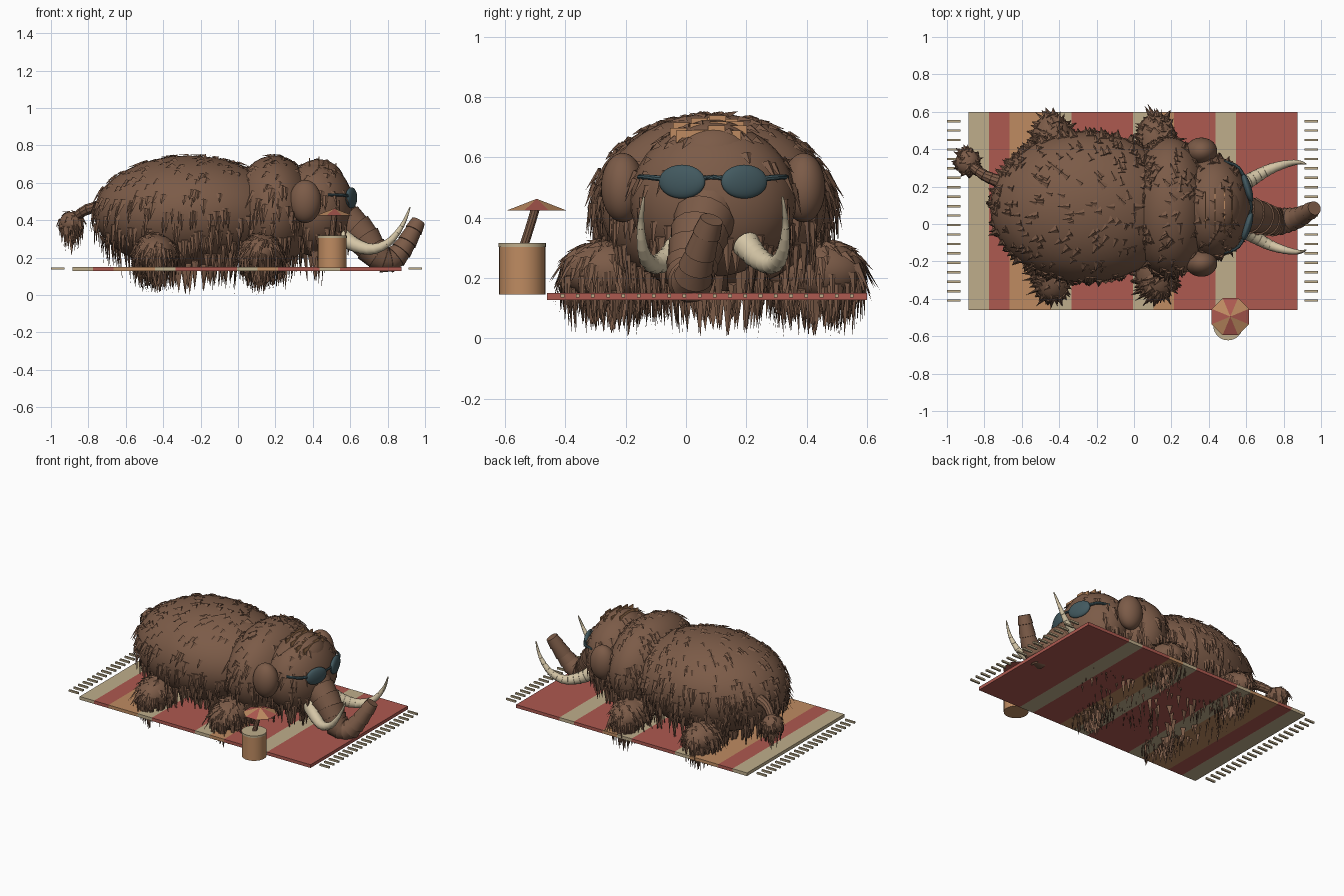
import bpy, bmesh, math, random
from mathutils import Vector

random.seed(7)
cube = bpy.data.objects.get("Cube")
if cube:
    bpy.data.objects.remove(cube)


def material(name, rgb):
    m = bpy.data.materials.new(name)
    m.use_nodes = True
    m.diffuse_color = (*rgb, 1)
    m.node_tree.nodes["Principled BSDF"].inputs["Base Color"].default_value = (*rgb, 1)
    return m


BROWN = material("brown fur", (0.2, 0.105, 0.064))
RED = material("blanket red", (0.42, 0.1, 0.08))
CREAM = material("blanket cream", (0.52, 0.42, 0.26))
ORANGE = material("warm tan", (0.52, 0.26, 0.12))
IVORY = material("ivory", (0.66, 0.56, 0.38))
TEAL = material("dark teal", (0.055, 0.1, 0.115))
MID = 0.09  # y of the animal's own mirror plane


def finish(name, bm, mats, smooth=True):
    bmesh.ops.recalc_face_normals(bm, faces=bm.faces[:])
    me = bpy.data.meshes.new(name)
    bm.to_mesh(me)
    bm.free()
    for m in mats:
        me.materials.append(m)
    ob = bpy.data.objects.new(name, me)
    bpy.context.scene.collection.objects.link(ob)
    if smooth:
        bpy.ops.object.select_all(action="DESELECT")
        ob.select_set(True)
        bpy.context.view_layer.objects.active = ob
        bpy.ops.object.shade_smooth_by_angle(angle=math.radians(35))
    return ob


def ellipsoid(name, center, radii, mat=BROWN, turn=0):
    bm = bmesh.new()
    bmesh.ops.create_uvsphere(bm, u_segments=32, v_segments=20, radius=1)
    bmesh.ops.scale(bm, vec=radii, verts=bm.verts)
    ob = finish(name, bm, [mat])
    ob.location = center
    ob.rotation_euler.z = turn
    return ob


def box(bm, lo, hi):
    v = bmesh.ops.create_cube(bm, size=1)["verts"]
    lo, hi = Vector(lo), Vector(hi)
    bmesh.ops.scale(bm, vec=hi - lo, verts=v)
    bmesh.ops.translate(bm, vec=(lo + hi) / 2, verts=v)


def spline(points, t):
    # Catmull-Rom point at t in 0..1
    n = len(points) - 1
    i = min(int(t * n), n - 1)
    u = t * n - i
    a, b, c, d = (Vector(points[max(0, min(n, i + k))]) for k in (-1, 0, 1, 2))
    return 0.5 * (2 * b + (c - a) * u + (2 * a - 5 * b + 4 * c - d) * u * u
                  + (3 * b - a - 3 * c + d) * u ** 3)


def tube(name, points, r0, r1, mat, rings=12, ridge=0.0, sides=16):
    # tapered tube; ridge flares each segment into an overlapping ring
    bm = bmesh.new()
    loops = []
    for k in range(rings):
        for s, flare in ((0, 1 + ridge), (0.98, 1)):
            t = (k + s) / rings
            tangent = (spline(points, min(1, t + 0.01)) - spline(points, max(0, t - 0.01))).normalized()
            side = tangent.cross(Vector((0, 1, 0.2))).normalized()
            up = side.cross(tangent)
            r = (r0 + (r1 - r0) * t) * flare
            c = spline(points, t)
            loops.append([bm.verts.new(c + r * (side * math.cos(a) + up * math.sin(a)))
                          for a in (2 * math.pi * j / sides for j in range(sides))])
    for p, q in zip(loops, loops[1:]):
        for j in range(sides):
            bm.faces.new((p[j], p[j - 1], q[j - 1], q[j]))
    bm.faces.new(loops[0])
    bm.faces.new(loops[-1])
    return finish(name, bm, [mat])


# Large rounded masses
masses = {
    "body": ((-0.26, MID, 0.44), (0.51, 0.405, 0.305)),
    "shoulders": ((0.19, MID, 0.45), (0.22, 0.375, 0.295)),
    "head": ((0.42, MID, 0.46), (0.2, 0.275, 0.255)),
    "forehead": ((0.43, MID, 0.6), (0.14, 0.16, 0.125)),
    "tail_tuft": ((-0.89, 0.33, 0.385), (0.065, 0.07, 0.06)),
}
for side, s in (("left", 1), ("right", -1)):
    masses["rear_leg_" + side] = ((-0.44, MID + s * 0.34, 0.225), (0.11, 0.16, 0.1))
    masses["front_leg_" + side] = ((0.12, MID + s * 0.34, 0.225), (0.11, 0.16, 0.1))
for name, (c, r) in masses.items():
    ellipsoid(name, c, r)


def buried(p, own):
    return any(n != own and sum(((p[i] - c[i]) / r[i]) ** 2 for i in range(3)) < 0.95
               for n, (c, r) in masses.items())


def fur(own, count, length, width):
    # shaggy pyramid locks, short on top and long underneath
    center, radii = masses[own]
    bm = bmesh.new()
    for _ in range(count):
        q = Vector([random.gauss(0, 1) for _ in range(3)]).normalized()
        p = Vector([center[i] + q[i] * radii[i] for i in range(3)])
        n = Vector([q[i] / radii[i] for i in range(3)]).normalized()
        if buried(p, own) or (own in ("head", "forehead") and q.x > 0.75 and q.z > -0.3):
            continue
        fall = Vector((-0.35 * max(0, n.z), 0, -1))
        d = fall - n * fall.dot(n) * (1 if n.z > 0 else 0.3)
        d = (d.normalized() + n * 0.13).normalized()
        ln = length * random.uniform(0.6, 1.25) * (0.55 if n.z > 0.5 else 1 - 0.7 * min(0, n.z))
        w = width * random.uniform(0.6, 1.2)
        side = n.cross(d).normalized() * w / 2
        tip = p + d * ln
        tip.z = max(tip.z, random.uniform(0, 0.07))
        a, b, c, t = (bm.verts.new(v) for v in (p - side, p + side, p + n * w * 0.25, tip))
        for f in ((a, c, t), (c, b, t), (b, a, t), (a, b, c)):
            bm.faces.new(f)
    finish(own + "_fur", bm, [BROWN], smooth=False)


fur("body", 620, 0.095, 0.042)
fur("shoulders", 330, 0.09, 0.042)
fur("head", 200, 0.085, 0.04)
fur("forehead", 50, 0.05, 0.035)
fur("tail_tuft", 90, 0.06, 0.03)
for leg in [n for n in masses if "leg" in n]:
    fur(leg, 190, 0.1, 0.034)

# Tan crest of upright locks on the forehead
bm = bmesh.new()
for x, z, half in ((0.38, 0.722, 0.07), (0.43, 0.722, 0.09), (0.48, 0.71, 0.1), (0.52, 0.69, 0.08)):
    for k in range(4):
        y = MID - 0.015 + half * (k / 1.5 - 1)
        z0 = z - 0.35 * abs(y - MID) ** 1.2
        box(bm, (x, y - 0.028, z0 - 0.02), (x + 0.006, y + 0.028, z0 + random.uniform(0.008, 0.02)))
finish("forehead_crest", bm, [ORANGE], smooth=False)

# Trunk and tail
tube("trunk", [(0.54, 0.07, 0.42), (0.65, 0.04, 0.33), (0.74, 0.015, 0.215), (0.82, 0.02, 0.19),
               (0.89, 0.04, 0.26), (0.965, 0.085, 0.395)], 0.1, 0.038, BROWN, 12, 0.1)
tube("tail", [(-0.7, 0.22, 0.47), (-0.8, 0.26, 0.46), (-0.88, 0.32, 0.41)], 0.035, 0.022, BROWN, 6, 0.06, 10)

# Paired ears, tusks and glasses
for side, s in (("left", 1), ("right", -1)):
    ellipsoid("ear_" + side, (0.36, MID + s * 0.3, 0.5), (0.085, 0.072, 0.115))
    path = [(0.56, 0.11, 0.31), (0.63, 0.15, 0.265), (0.72, 0.2, 0.245),
            (0.81, 0.23, 0.285), (0.88, 0.24, 0.375), (0.92, 0.23, 0.47)]
    tube("tusk_" + side, [(x, MID + s * y, z) for x, y, z in path], 0.045, 0.003, IVORY, 14, 0.06, 14)
    ellipsoid("lens_" + side, (0.606, MID + s * 0.103, 0.52), (0.022, 0.08, 0.056), TEAL, s * 0.3)
    arm = [(0.585, 0.17, 0.53), (0.55, 0.22, 0.535), (0.48, 0.245, 0.535)]
    tube("glasses_arm_" + side, [(x, MID + s * y, z) for x, y, z in arm], 0.01, 0.008, TEAL, 5, 0, 8)
tube("glasses_bridge", [(0.62, MID - 0.04, 0.53), (0.628, MID, 0.535), (0.62, MID + 0.04, 0.53)],
     0.008, 0.008, TEAL, 4, 0, 8)

# Striped blanket: (material, width in stripe units)
stripes = [(1, 1), (0, 1), (2, 2), (1, 1), (0, 3), (1, 1), (2, 1), (0, 2), (1, 1), (0, 3)]
bm = bmesh.new()
x = -0.885
for mat, units in stripes:
    before = set(bm.faces)
    box(bm, (x, -0.46, 0.128), (x + units * 0.11, 0.6, 0.15))
    for f in set(bm.faces) - before:
        f.material_index = mat
    x += units * 0.11
finish("blanket", bm, [RED, CREAM, ORANGE], smooth=False)

# Fringe at both ends
bm = bmesh.new()
for k in range(20):
    y = 0.55 - k * 0.0505
    for x in (-1.0, 0.912):
        box(bm, (x, y - 0.006, 0.136), (x + 0.072, y + 0.006, 0.148))
finish("blanket_fringe", bm, [CREAM], smooth=False)


# Drink with a paper parasol
def cylinder(name, center, r, z0, z1, mat):
    bm = bmesh.new()
    bmesh.ops.create_cone(bm, cap_ends=True, segments=28, radius1=r, radius2=r, depth=z1 - z0)
    finish(name, bm, [mat]).location = (*center, (z0 + z1) / 2)


cylinder("cup", (0.503, -0.543), 0.077, 0.145, 0.306, ORANGE)
cylinder("cup_rim", (0.503, -0.543), 0.079, 0.304, 0.317, CREAM)
tube("parasol_stick", [(0.5, -0.54, 0.3), (0.508, -0.517, 0.37), (0.515, -0.495, 0.445)],
     0.015, 0.015, BROWN, 3, 0, 10)
bm = bmesh.new()
apex = bm.verts.new((0.515, -0.495, 0.463))
rim = [bm.verts.new((0.515 + 0.108 * math.cos(a), -0.495 + 0.108 * math.sin(a), 0.424))
       for a in (math.pi * (k + 0.5) / 4 for k in range(8))]
for k in range(8):
    bm.faces.new((apex, rim[k - 1], rim[k])).material_index = k % 2
bm.faces.new(rim)
finish("parasol", bm, [RED, ORANGE], smooth=False)
